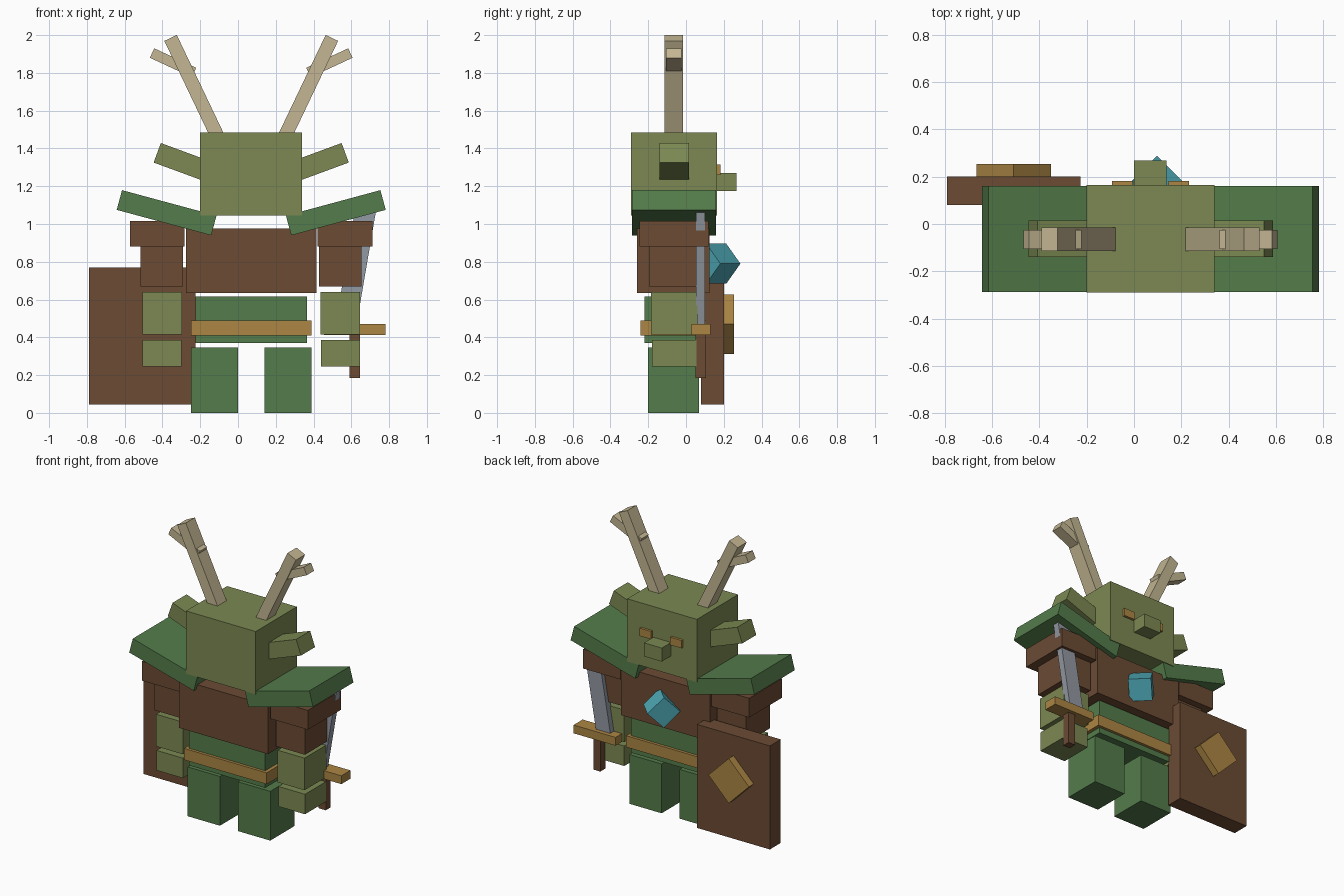
import bpy
import bmesh
from math import radians, atan2, hypot
from mathutils import Matrix, Vector, Euler

if "Cube" in bpy.data.objects:
    bpy.data.objects.remove(bpy.data.objects["Cube"])

MID = 0.07  # x of the body's symmetry plane


def material(name, rgb):
    m = bpy.data.materials.new(name)
    m.diffuse_color = (*rgb, 1)
    m.use_nodes = True
    m.node_tree.nodes["Principled BSDF"].inputs["Base Color"].default_value = m.diffuse_color
    return m


OLIVE = material("olive skin", (0.20, 0.25, 0.085))
GREEN = material("green cloth", (0.087, 0.20, 0.069))
BROWN = material("brown leather", (0.147, 0.069, 0.034))
GOLD = material("gold", (0.413, 0.238, 0.058))
BONE = material("bone", (0.55, 0.47, 0.29))
STEEL = material("steel", (0.29, 0.32, 0.36))
TEAL = material("teal gem", (0.074, 0.38, 0.45))


def block(name, center, size, mat, rot=(0, 0, 0)):
    """Box given by centre, size and rotation in degrees."""
    bm = bmesh.new()
    bmesh.ops.create_cube(bm, size=1)
    bm.transform(Matrix.Diagonal((*size, 1)))
    mesh = bpy.data.meshes.new(name)
    bm.to_mesh(mesh)
    bm.free()
    mesh.materials.append(mat)
    ob = bpy.data.objects.new(name, mesh)
    ob.location = center
    ob.rotation_euler = Euler([radians(a) for a in rot])
    bpy.context.collection.objects.link(ob)
    return ob


def span(name, x, y, z, mat):
    """Upright box given by its ranges."""
    lo, hi = Vector((x[0], y[0], z[0])), Vector((x[1], y[1], z[1]))
    return block(name, (lo + hi) / 2, hi - lo, mat)


def beam(name, a, b, thick, y, mat):
    """Box running from a to b in the xz plane."""
    dx, dz = b[0] - a[0], b[1] - a[1]
    ob = block(name, ((a[0] + b[0]) / 2, (y[0] + y[1]) / 2, (a[1] + b[1]) / 2),
               (hypot(dx, dz), y[1] - y[0], thick), mat)
    ob.rotation_euler.y = -atan2(dz, dx)
    return ob


# Head and face
span("head", (-0.2, 0.34), (-0.29, 0.165), (1.045, 1.485), OLIVE)
span("nose", (0.0, 0.137), (0.15, 0.268), (1.175, 1.27), OLIVE)

# Body
span("chest", (-0.275, 0.415), (-0.26, 0.125), (0.635, 0.975), BROWN)
span("waist", (-0.225, 0.365), (-0.22, 0.085), (0.37, 0.615), GREEN)
span("belt", (-0.25, 0.39), (-0.24, 0.105), (0.41, 0.49), GOLD)
block("chest_gem", (0.075, 0.16, 0.79), (0.15, 0.15, 0.15), TEAL, (45, 0, -45))

# Paired parts, measured outwards from the symmetry plane
for side, s in (("left", -1), ("right", 1)):
    def p(d, z):
        return (MID + s * d, z)

    def pair(name, d, y, z, mat):
        span(f"{side}_{name}", sorted((MID + s * d[0], MID + s * d[1])), y, z, mat)

    def limb(name, a, b, thick, y, mat):
        beam(f"{side}_{name}", p(*a), p(*b), thick, y, mat)

    pair("eye", (0.075, 0.163), (0.155, 0.182), (1.26, 1.315), GOLD)
    pair("shoulder", (0.352, 0.643), (-0.245, 0.12), (0.88, 1.015), BROWN)
    pair("upper_arm", (0.36, 0.585), (-0.195, 0.07), (0.67, 0.88), BROWN)
    pair("forearm", (0.367, 0.575), (-0.185, 0.06), (0.415, 0.64), OLIVE)
    pair("hand", (0.37, 0.575), (-0.18, 0.055), (0.245, 0.385), OLIVE)
    pair("leg", (0.07, 0.32), (-0.2, 0.07), (0, 0.345), GREEN)
    limb("shoulder_pad", (0.198, 0.992), (0.698, 1.127), 0.108, (-0.287, 0.16), GREEN)
    limb("ear", (0.215, 1.273), (0.4975, 1.377), 0.11, (-0.14, 0.015), OLIVE)
    limb("antler", (0.167, 1.44), (0.427, 1.985), 0.073, (-0.115, -0.015), BONE)
    limb("antler_branch", (0.303, 1.802), (0.525, 1.905), 0.055, (-0.105, -0.025), BONE)

# Shield with a diamond boss
span("shield", (-0.79, -0.225), (0.08, 0.2), (0.045, 0.77), BROWN)
block("shield_diamond", (-0.508, 0.22, 0.47), (0.222, 0.066, 0.222), GOLD, (0, 45, 0))

# Sword
span("sword_grip", (0.59, 0.645), (0.05, 0.105), (0.185, 0.415), BROWN)
span("sword_guard", (0.455, 0.78), (0.03, 0.13), (0.412, 0.47), GOLD)
beam("sword_blade", (0.568, 0.445), (0.68, 1.1), 0.11, (0.052, 0.1), STEEL)
